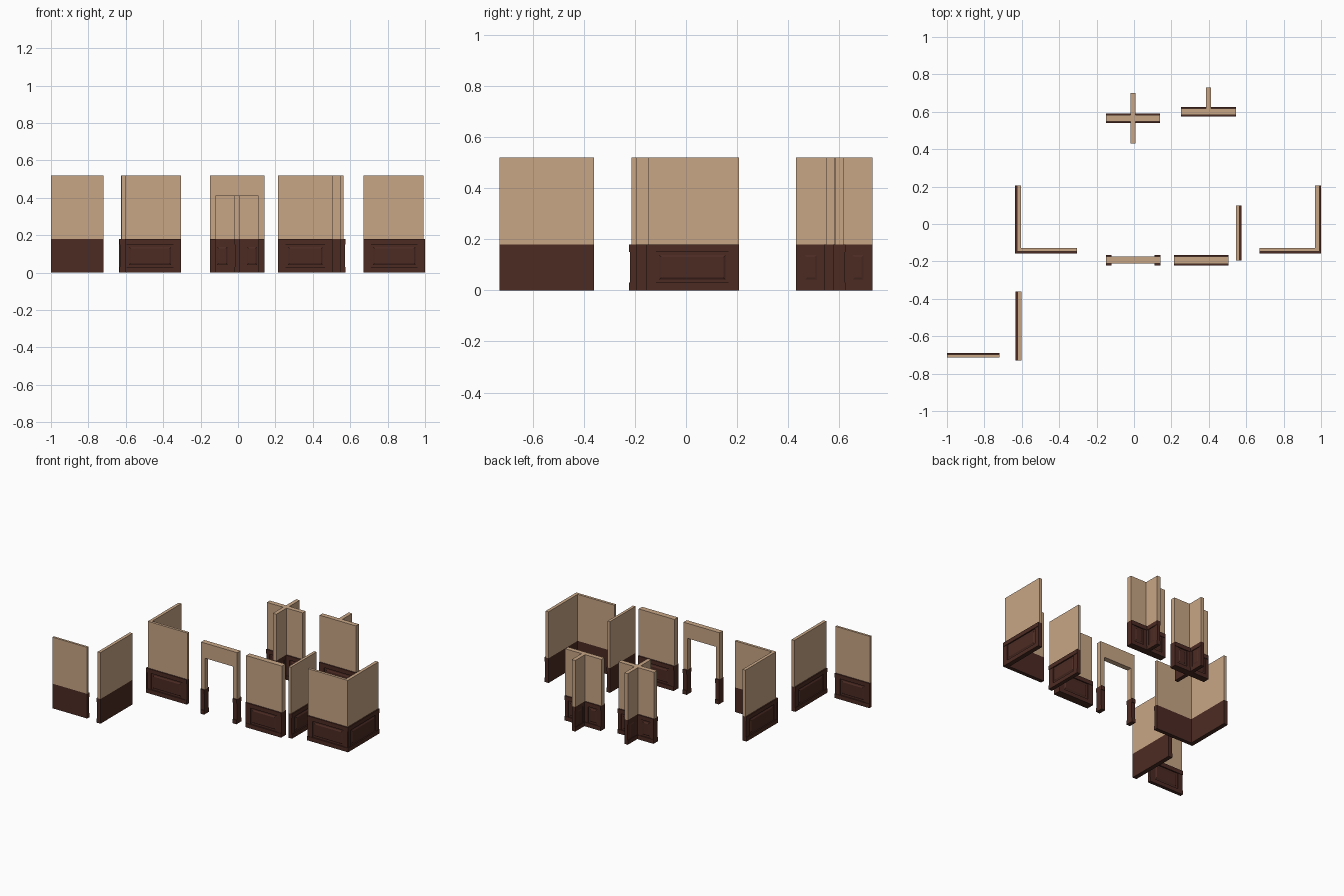
import bpy, bmesh

if "Cube" in bpy.data.objects:
    bpy.data.objects.remove(bpy.data.objects["Cube"])

H, W = 0.52, 0.18          # wall height, wainscot height
BASE, CAP = 0.03, 0.15     # top of skirting, bottom of cap rail


def material(name, color):
    m = bpy.data.materials.new(name)
    m.diffuse_color = color
    m.use_nodes = True
    m.node_tree.nodes["Principled BSDF"].inputs["Base Color"].default_value = m.diffuse_color
    return m


TAN = material("plaster", (0.58, 0.38, 0.24, 1))
DARK = material("dark_wood", (0.072, 0.024, 0.017, 1))


def frustum(bm, rect0, rect1):
    """Hexahedron between two matching rings of four points."""
    a = [bm.verts.new(p) for p in rect0]
    b = [bm.verts.new(p) for p in rect1]
    bm.faces.new(a)
    bm.faces.new(b)
    for i in range(4):
        j = (i + 1) % 4
        bm.faces.new((a[i], a[j], b[j], b[i]))


def box(bm, x0, x1, y0, y1, z0, z1):
    ring = lambda z: [(x0, y0, z), (x1, y0, z), (x1, y1, z), (x0, y1, z)]
    frustum(bm, ring(z0), ring(z1))


def finish(bm, name, mat):
    bmesh.ops.recalc_face_normals(bm, faces=bm.faces)
    me = bpy.data.meshes.new(name)
    bm.to_mesh(me)
    bm.free()
    me.materials.append(mat)
    bpy.context.collection.objects.link(bpy.data.objects.new(name, me))


def trim(bm, axis, plane, s, lo, hi, d=0.009, panel=True):
    """Skirting, cap rail, stiles and raised panel on one wall face.
    axis: direction the face runs along; s: sign of its outward normal."""
    def pt(u, v, z):
        return (u, plane + s * v, z) if axis == 'x' else (plane + s * v, u, z)

    def ring(u0, u1, z0, z1, v):
        return [pt(u0, v, z0), pt(u1, v, z0), pt(u1, v, z1), pt(u0, v, z1)]

    def slab(u0, u1, z0, z1, v):
        frustum(bm, ring(u0, u1, z0, z1, 0), ring(u0, u1, z0, z1, v))

    slab(lo, hi, 0, BASE, d)
    slab(lo, hi, CAP, W, d)
    if not panel:
        slab(lo, hi, BASE, CAP, d * 0.5)
        return
    st = min(0.04, (hi - lo) * 0.2)
    slab(lo, lo + st, BASE, CAP, d * 0.65)
    slab(hi - st, hi, BASE, CAP, d * 0.65)
    # raised centre panel with sloped edges
    g, b = 0.012, 0.008
    u0, u1, z0, z1 = lo + st + g, hi - st - g, BASE + g, CAP - g
    frustum(bm, ring(u0, u1, z0, z1, 0),
            ring(u0 + b, u1 - b, z0 + b, z1 - b, d * 0.55))


def piece(name, plates, trims):
    """plates: (x0, x1, y0, y1) solids; trims: argument tuples for trim()."""
    bm = bmesh.new()
    for p in plates:
        box(bm, *p, W, H)
    finish(bm, name + "_upper", TAN)
    bm = bmesh.new()
    for p in plates:
        box(bm, *p, 0, W)
    for t in trims:
        trim(bm, *t)
    finish(bm, name + "_wainscot", DARK)


def partition(name, x0, x1, yc, stems):
    """Thick wall panelled on both faces, with thin stems crossing it."""
    h, w, d = 0.017, 0.014, 0.005
    xc = (x0 + x1) / 2
    up, low = bmesh.new(), bmesh.new()
    box(up, x0, x1, yc - h, yc + h, W, H)
    box(low, x0, x1, yc - h, yc + h, 0, W)
    sides = {}
    for end in stems:
        s = 1 if end > yc else -1
        sides[s] = True
        a, b = sorted((yc + s * h, end))
        box(up, xc - w, xc + w, a, b, W, H)
        box(low, xc - w + d, xc + w - d, a, b, 0, W)
        for k in (-1, 1):
            trim(low, 'y', xc + k * (w - d), k, a, b, d)
    for s in (-1, 1):
        if s in sides:
            trim(low, 'x', yc + s * h, s, x0, xc - w, 0.008)
            trim(low, 'x', yc + s * h, s, xc + w, x1, 0.008)
        else:
            trim(low, 'x', yc + s * h, s, x0, x1, 0.008)
    finish(up, name + "_upper", TAN)
    finish(low, name + "_wainscot", DARK)


# single-sided straight walls
piece("short_wall", [(-1.0, -0.72, -0.714, -0.698)],
      [('x', -0.698, 1, -1.0, -0.72)])
piece("long_wall", [(-0.624, -0.601, -0.73, -0.36)],
      [('y', -0.624, -1, -0.73, -0.36)])
piece("side_wall", [(0.545, 0.565, -0.195, 0.10)],
      [('y', 0.565, 1, -0.195, 0.10)])

# corner walls, panelled on the outside
piece("left_corner", [(-0.626, -0.603, -0.148, 0.207), (-0.603, -0.305, -0.148, -0.129)],
      [('y', -0.626, -1, -0.157, 0.207), ('x', -0.148, -1, -0.635, -0.305)])
piece("right_corner", [(0.967, 0.991, -0.148, 0.207), (0.67, 0.967, -0.148, -0.129)],
      [('y', 0.991, 1, -0.157, 0.207), ('x', -0.148, -1, 0.67, 1.0)])

# double-sided wall
piece("double_wall", [(0.215, 0.505, -0.214, -0.174)],
      [('x', -0.214, -1, 0.215, 0.505), ('x', -0.174, 1, 0.215, 0.505)])

# doorway: two posts and a lintel
dy0, dy1 = -0.212, -0.174
posts = [(-0.15, -0.12), (0.11, 0.142)]
piece("door_post", [(a, b, dy0, dy1) for a, b in posts],
      [('x', y, s, a, b, 0.009, False)
       for a, b in posts for y, s in ((dy0, -1), (dy1, 1))])
bm = bmesh.new()
box(bm, -0.12, 0.11, dy0, dy1, 0.41, H)
finish(bm, "door_lintel", TAN)

# four-way and three-way junctions
partition("cross_wall", -0.15, 0.14, 0.565, (0.43, 0.70))
partition("tee_wall", 0.252, 0.545, 0.60, (0.73,))
